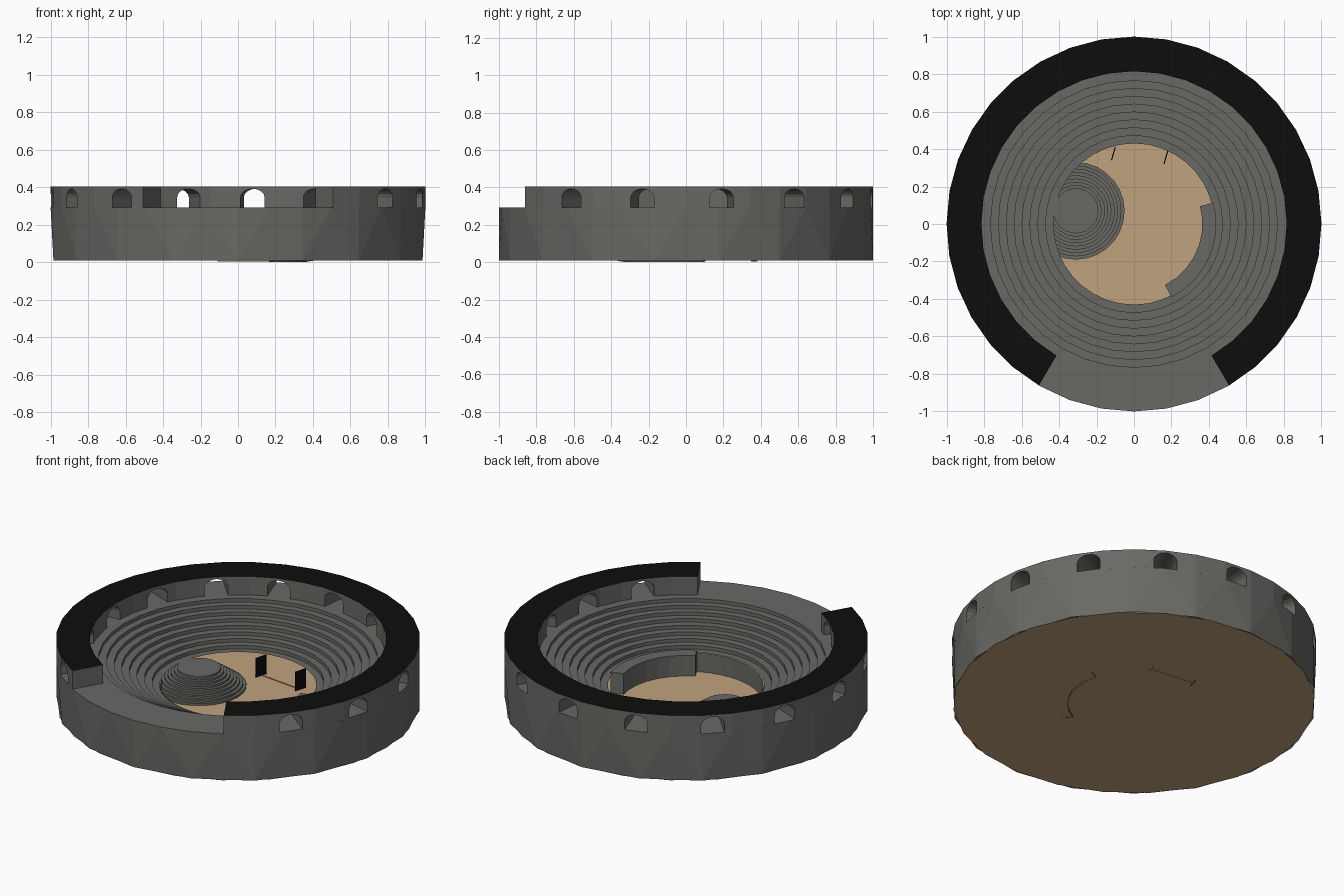
import bpy, bmesh
from math import sin, cos, radians, pi, atan2, hypot

if "Cube" in bpy.data.objects:
    bpy.data.objects.remove(bpy.data.objects["Cube"])


def material(name, rgb):
    m = bpy.data.materials.new(name)
    m.diffuse_color = (*rgb, 1)
    m.use_nodes = True
    m.node_tree.nodes["Principled BSDF"].inputs["Base Color"].default_value = m.diffuse_color
    return m


STONE = material("grey_stone", (0.14, 0.14, 0.13))
BLACK = material("black_trim", (0.004, 0.004, 0.004))
SAND = material("tan_sand", (0.53, 0.36, 0.21))


def finish(name, bm, mats, recalc=False):
    if recalc:
        bmesh.ops.recalc_face_normals(bm, faces=bm.faces)
    me = bpy.data.meshes.new(name)
    bm.to_mesh(me)
    bm.free()
    for m in mats:
        me.materials.append(m)
    ob = bpy.data.objects.new(name, me)
    bpy.context.collection.objects.link(ob)
    return ob


def revolve(name, profile, mats, segs=24, start=-90, sweep=360, centre=(0, 0),
            close=False, caps=False):
    """Sweep an (r, z) profile round a vertical axis. Profiles run outside -> up -> in."""
    bm = bmesh.new()
    full = sweep == 360
    n = segs if full else segs + 1
    rings = []
    for i in range(n):
        a = radians(start + sweep * i / segs)
        rings.append([bm.verts.new((centre[0] + r * cos(a), centre[1] + r * sin(a), z))
                      for r, z in profile])
    k = len(profile)
    for i in range(segs):
        p, q = rings[i], rings[(i + 1) % n]
        for j in range(k if close else k - 1):
            jj = (j + 1) % k
            bm.faces.new((p[j], q[j], q[jj], p[jj]))
    if caps:
        if full:
            bm.faces.new([ring[-1] for ring in rings])
        else:
            bm.faces.new(rings[0])
            bm.faces.new(list(reversed(rings[-1])))
    return finish(name, bm, mats)


def box(name, p, q, thick, z0, z1, mat):
    """Upright slab whose plan runs from p to q."""
    dx, dy = q[0] - p[0], q[1] - p[1]
    L = hypot(dx, dy)
    nx, ny = -dy / L * thick / 2, dx / L * thick / 2
    bm = bmesh.new()
    plan = [(p[0] - nx, p[1] - ny), (q[0] - nx, q[1] - ny),
            (q[0] + nx, q[1] + ny), (p[0] + nx, p[1] + ny)]
    f = bm.faces.new([bm.verts.new((x, y, z0)) for x, y in plan])
    r = bmesh.ops.extrude_face_region(bm, geom=[f])
    for v in r["geom"]:
        if isinstance(v, bmesh.types.BMVert):
            v.co.z = z1
    return finish(name, bm, [mat], recalc=True)


# Sand floor, running the full width beneath the seating
bm = bmesh.new()
bmesh.ops.create_circle(bm, cap_ends=True, segments=24, radius=0.995)
for v in bm.verts:
    v.co.z = 0.01
finish("sand_floor", bm, [SAND])

# Outer drum: coarse at the foot, finer at the wall top line
TERRACE = 0.293
bm = bmesh.new()
loops = []
for count, z in ((18, 0.01), (36, TERRACE)):
    vs = [bm.verts.new((cos(2 * pi * i / count - pi / 2), sin(2 * pi * i / count - pi / 2), z))
          for i in range(count)]
    loops += [bm.edges.new((vs[i], vs[(i + 1) % count])) for i in range(count)]
bmesh.ops.bridge_loops(bm, edges=loops)
finish("outer_drum", bm, [STONE], recalc=True)

# Terrace and stepped seating down to the arena rim
STEPS = 8
prof = [(1.0, TERRACE)]
for i in range(STEPS + 1):
    r = 0.765 - i * (0.765 - 0.43) / STEPS
    z = TERRACE - i * 0.021
    prof.append((r, z))
    if i < STEPS:
        prof.append((r, z - 0.021))
revolve("seating_steps", prof, [STONE], segs=36)

# Front arena wall below the seats, and the panel that juts inward
revolve("arena_wall", [(0.425, 0.125), (0.425, 0.01)], [STONE],
        segs=11, start=-155, sweep=100)
revolve("inner_panel", [(0.44, 0.012), (0.44, 0.135), (0.365, 0.135), (0.365, 0.0)],
        [STONE], segs=7, start=-63, sweep=78, caps=True)

# Upper wall ring with an open front
wall = revolve("upper_wall",
               [(1.0, TERRACE - 0.002), (1.0, 0.405), (0.815, 0.405), (0.815, TERRACE - 0.002)],
               [STONE, BLACK], segs=30, start=-59.5, sweep=299, close=True, caps=True)

# Arch cutters, one every 24.5 degrees
bm = bmesh.new()
W, SPRING, TOP = 0.065, 0.345, 0.392
arch = [(-W, 0.27), (W, 0.27)] + [
    (W * cos(pi * i / 8), SPRING + (TOP - SPRING) * sin(pi * i / 8)) for i in range(9)]
for n in range(12):
    a = radians(-38 + 24.5 * n)
    ends = []
    for r in (0.7, 1.1):
        ends.append([bm.verts.new((r * cos(a) - s * sin(a), r * sin(a) + s * cos(a), z))
                     for s, z in arch])
    k = len(arch)
    for j in range(k):
        bm.faces.new((ends[0][j], ends[0][(j + 1) % k], ends[1][(j + 1) % k], ends[1][j]))
    bm.faces.new(ends[0])
    bm.faces.new(ends[1])
cutter = finish("arch_cutters", bm, [STONE], recalc=True)

bm = bmesh.new()
bm.from_mesh(wall.data)
bmesh.ops.recalc_face_normals(bm, faces=bm.faces)
bm.to_mesh(wall.data)
bm.free()
mod = wall.modifiers.new("arches", "BOOLEAN")
mod.operation = "DIFFERENCE"
mod.solver = "EXACT"
mod.object = cutter
bpy.context.view_layer.objects.active = wall
bpy.ops.object.modifier_apply(modifier="arches")
bpy.data.objects.remove(cutter)
# Black coping on top of the wall
for p in wall.data.polygons:
    p.material_index = 1 if p.normal.z > 0.9 and p.center.z > 0.4 else 0

# Stepped round mound on the left of the arena
prof = []
for i in range(9):
    r = 0.26 - i * 0.0175
    z = 0.011 + i * 0.0125
    prof += [(r, z), (r, z + 0.0125)]
revolve("stepped_mound", prof, [STONE], segs=28, centre=(-0.31, 0.07), caps=True)

# Gate posts at the back of the arena and their sill
box("left_gate_post", (-0.12, 0.34), (-0.10, 0.41), 0.006, 0.01, 0.125, BLACK)
box("right_gate_post", (0.16, 0.32), (0.18, 0.39), 0.006, 0.01, 0.125, BLACK)
box("gate_sill", (-0.11, 0.38), (0.17, 0.35), 0.004, 0.004, 0.014, SAND)
